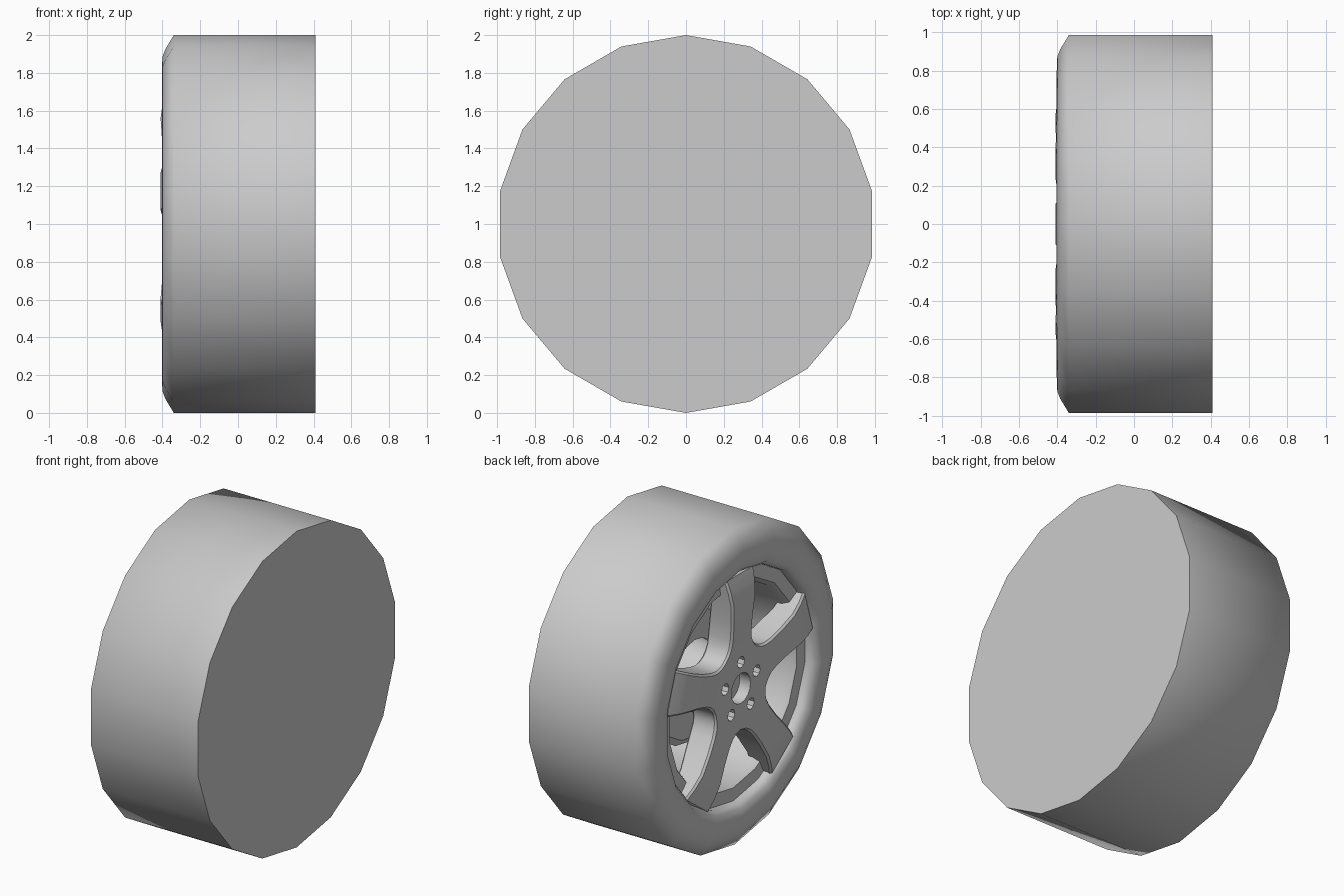
import bpy, bmesh
from math import sin, cos, tan, pi, radians

if "Cube" in bpy.data.objects:
    bpy.data.objects.remove(bpy.data.objects["Cube"])

CZ = 1.0  # axle height


def finish(name, bm, angle=None):
    bmesh.ops.remove_doubles(bm, verts=bm.verts, dist=1e-5)
    bmesh.ops.recalc_face_normals(bm, faces=bm.faces)
    me = bpy.data.meshes.new(name)
    bm.to_mesh(me)
    bm.free()
    ob = bpy.data.objects.new(name, me)
    bpy.context.collection.objects.link(ob)
    bpy.ops.object.select_all(action='DESELECT')
    ob.select_set(True)
    bpy.context.view_layer.objects.active = ob
    if angle:
        bpy.ops.object.shade_smooth_by_angle(angle=radians(angle))
    return ob


def point(x, along, across, a):
    """Point in wheel space: 'along' radial direction a (0 = up), 'across' sideways."""
    return (x, along * sin(a) + across * cos(a),
            CZ + along * cos(a) - across * sin(a))


def lathe(name, profile, angle, closed=False, sides=18):
    """Turn (x, radius) points around the axle; ends at radius 0 become caps."""
    bm = bmesh.new()
    rings = []
    for x, r in profile:
        n = sides if r > 0 else 1
        rings.append([bm.verts.new(point(x, r, 0, 2 * pi * i / sides)) for i in range(n)])
    pairs = list(zip(rings, rings[1:]))
    if closed:
        pairs.append((rings[-1], rings[0]))
    for A, B in pairs:
        if len(A) == 1 or len(B) == 1:
            continue
        for i in range(sides):
            j = (i + 1) % sides
            bm.faces.new((A[i], A[j], B[j], B[i]))
    # flat caps as single polygons
    for end, nxt in ((rings[0], rings[1]), (rings[-1], rings[-2])):
        if len(end) == 1:
            bm.faces.new(nxt)
            bm.verts.remove(end[0])
    return finish(name, bm, angle)


# Tyre with flat inner side and rounded outer shoulder
lathe("tire", [(.41, .735), (.41, 1), (-.34, 1), (-.385, .925), (-.40, .885), (-.403, .81),
               (-.39, .755), (-.36, .73), (-.30, .725)], 65, closed=True)

# Rim: closed back, barrel and front ledge
lathe("rim", [(.41, 0), (.41, .735), (-.33, .735), (-.33, .645), (-.29, .62),
              (.25, .60), (.25, 0)], 30)

# Brake disc with raised centre
lathe("brake_disc", [(-.24, 0), (-.24, .19), (-.06, .22), (-.06, .39), (-.03, .43),
                     (.04, .43), (.04, .20), (.26, .20), (.26, 0)], 30)

# Five-spoke face: (distance, half width, front x, back x) along one spoke
V = .27
stations = [(V * cos(pi / 5), V * sin(pi / 5), -.385, -.22),
            (.245, .133, -.387, -.22), (.285, .113, -.39, -.22),
            (.34, .104, -.394, -.22), (.44, .105, -.402, -.23),
            (.56, .117, -.41, -.25), (.65, .13, -.398, -.25), (.735, .142, -.375, -.25)]
bm = bmesh.new()
hub_front, hub_back = [], []
for k in range(5):
    a = 2 * pi * k / 5
    rows = []
    for d, h, f, b in stations:
        rows.append([bm.verts.new(point(x, d, s * h, a))
                     for x, s in ((f, -1), (f, 1), (b, 1), (b, -1))])
    for n, (A, B) in enumerate(zip(rows, rows[1:])):
        for i in range(4):
            j = (i + 1) % 4
            bm.faces.new((A[i], A[j], B[j], B[i]))
    bm.faces.new(rows[-1])
    hub_front.append(rows[0][0])
    hub_back.append(rows[0][3])
bmesh.ops.remove_doubles(bm, verts=bm.verts, dist=1e-4)
for x in (-.385, -.22):
    ring = [min(bm.verts, key=lambda v, p=point(x, V, 0, 2 * pi * (k + .5) / 5):
                sum((v.co[i] - p[i]) ** 2 for i in range(3))) for k in range(5)]
    bm.faces.new(ring)
spokes = finish("spokes", bm)
bev = spokes.modifiers.new("edge_bevel", 'BEVEL')
bev.width = .012
bev.segments = 1
bev.limit_method = 'ANGLE'
bev.angle_limit = radians(45)

# Cutter for centre bore and five bolt holes
bm = bmesh.new()
holes = [(0, 0, .095, 16, -.31)] + [(.165, 2 * pi * k / 5, .036, 8, -.33) for k in range(5)]
for d, a, r, n, depth in holes:
    _, cy, cz = point(0, d, 0, a)
    front, back = [[bm.verts.new((x, cy + r * sin(2 * pi * i / n), cz + r * cos(2 * pi * i / n)))
                    for i in range(n)] for x in (-.5, depth)]
    for i in range(n):
        j = (i + 1) % n
        bm.faces.new((front[i], front[j], back[j], back[i]))
    bm.faces.new(front)
    bm.faces.new(back)
cutter = finish("hole_cutter", bm)
cutter.hide_render = True
cutter.hide_set(True)
cut = spokes.modifiers.new("holes", 'BOOLEAN')
cut.object = cutter
cut.operation = 'DIFFERENCE'
cut.solver = 'EXACT'

# Apply the modifiers, then smooth by angle
bpy.ops.object.select_all(action='DESELECT')
spokes.select_set(True)
bpy.context.view_layer.objects.active = spokes
for m in list(spokes.modifiers):
    bpy.ops.object.modifier_apply(modifier=m.name)
bpy.data.objects.remove(cutter)
bpy.ops.object.shade_smooth_by_angle(angle=radians(30))
